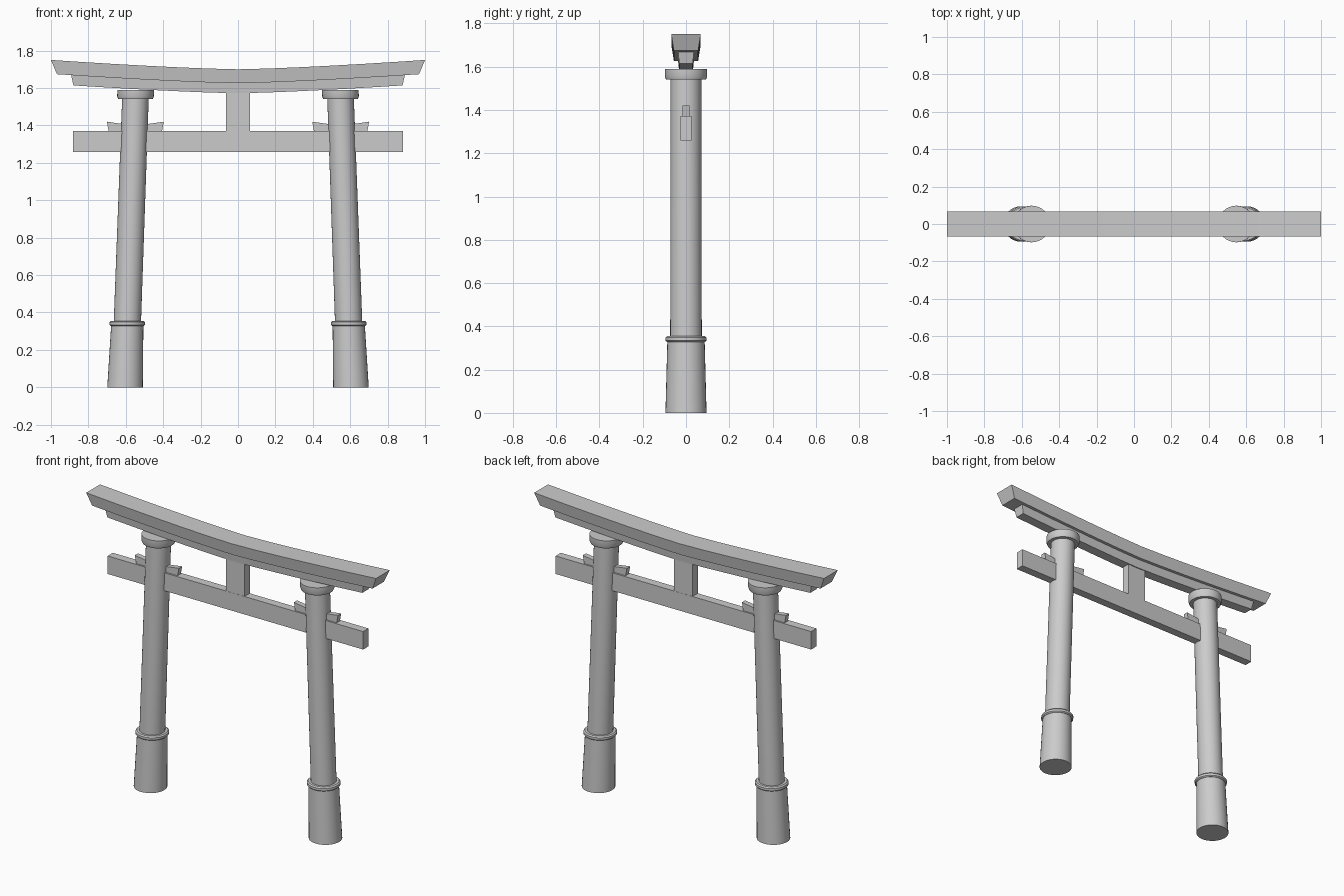
import bpy, bmesh, math
from mathutils import Matrix, Vector

if "Cube" in bpy.data.objects:
    bpy.data.objects.remove(bpy.data.objects["Cube"])


def finish(bm, name, smooth=False):
    bmesh.ops.recalc_face_normals(bm, faces=bm.faces)
    me = bpy.data.meshes.new(name)
    bm.to_mesh(me)
    bm.free()
    ob = bpy.data.objects.new(name, me)
    bpy.context.collection.objects.link(ob)
    if smooth:
        bpy.ops.object.select_all(action='DESELECT')
        ob.select_set(True)
        bpy.context.view_layer.objects.active = ob
        bpy.ops.object.shade_smooth_by_angle(angle=math.radians(30))
    return ob


def loft(bm, rings):
    """Skin closed rings of points and cap both ends."""
    rows = [[bm.verts.new(p) for p in r] for r in rings]
    n = len(rows[0])
    for a, b in zip(rows, rows[1:]):
        for i in range(n):
            j = (i + 1) % n
            bm.faces.new((a[i], a[j], b[j], b[i]))
    bm.faces.new(rows[0])
    bm.faces.new(rows[-1])


def box(name, hx, hy, z0, z1):
    bm = bmesh.new()
    loft(bm, [[(-hx, -hy, z), (hx, -hy, z), (hx, hy, z), (-hx, hy, z)] for z in (z0, z1)])
    return finish(bm, name)


def curved_beam(name, top_x, bot_x, top_y, bot_y, top_z, bot_z, segs=12):
    """Upswept beam with a tapered section and slanted ends."""
    rings = []
    for i in range(segs + 1):
        t = -1 + 2 * i / segs
        xt, xb = top_x * t, bot_x * t
        zt = top_z + 0.05 * abs(xt) ** 1.35
        zb = bot_z + 0.05 * abs(xb) ** 1.35
        rings.append([(xt, -top_y, zt), (xt, top_y, zt), (xb, bot_y, zb), (xb, -bot_y, zb)])
    bm = bmesh.new()
    loft(bm, rings)
    return finish(bm, name)


def post_part(name, side, profile, sides=32):
    """Round part from (radius, z) pairs, sheared along the leaning post axis."""
    rings = []
    for r, z in profile:
        cx = side * (0.604 - 0.036 * z)
        rings.append([(cx + r * math.cos(2 * math.pi * i / sides),
                       r * math.sin(2 * math.pi * i / sides), z) for i in range(sides)])
    bm = bmesh.new()
    loft(bm, rings)
    return finish(bm, name, True)


# Top lintel, lower lintel
curved_beam("top_lintel", 1.0, 0.968, 0.068, 0.056, 1.70, 1.626)
curved_beam("lower_lintel", 0.893, 0.88, 0.037, 0.031, 1.63, 1.572)

# Tie beam and centre strut
box("tie_beam", 0.882, 0.026, 1.259, 1.371)
box("centre_strut", 0.064, 0.025, 1.36, 1.59)

for side, label in ((-1, "left"), (1, "right")):
    # Post with sleeve, collar and cap
    post_part(label + "_post", side, [(0.073, 0.30), (0.071, 1.56)])
    post_part(label + "_base_sleeve", side, [(0.095, 0), (0.086, 0.34)])
    post_part(label + "_collar", side,
              [(0.088, 0.328), (0.095, 0.334), (0.095, 0.348), (0.088, 0.355)])
    post_part(label + "_cap", side, [(0.092, 1.54), (0.098, 1.555), (0.098, 1.59)])

    # Wedges on both sides of the post, sloping down toward it
    for part, d in (("outer", 1), ("inner", -1)):
        c = 0.549
        outline = [(c, 1.365), (c + d * 0.142, 1.365), (c + d * 0.152, 1.42), (c, 1.398)]
        bm = bmesh.new()
        loft(bm, [[(side * x, y, z) for x, z in outline] for y in (-0.016, 0.016)])
        finish(bm, f"{label}_{part}_wedge")
